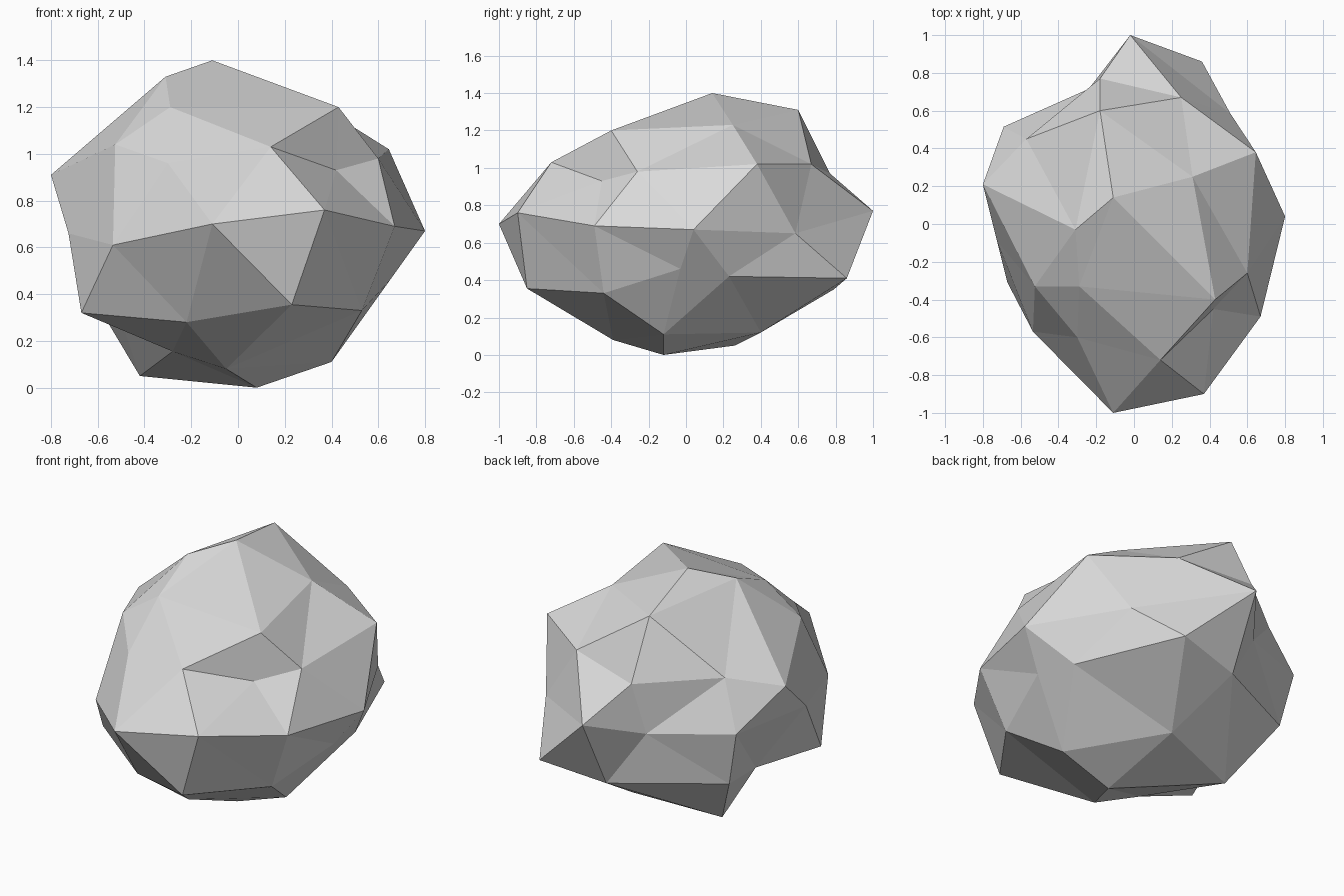
import bpy
import bmesh

default_cube = bpy.data.objects.get("Cube")
if default_cube:
    bpy.data.objects.remove(default_cube, do_unlink=True)


def flat_material(name, colour):
    material = bpy.data.materials.new(name)
    material.use_nodes = True
    material.diffuse_color = colour
    shader = next(n for n in material.node_tree.nodes if n.type == 'BSDF_PRINCIPLED')
    shader.inputs["Base Color"].default_value = colour
    shader.inputs["Roughness"].default_value = 0.9
    return material


# Rough stone as stacked rings of corners, each running anticlockwise from +x
peak = (-.11, .14, 1.4)
crown = [(.31, .25, 1.23), (-.18, .6, 1.31), (-.31, -.03, 1.33),
         (-.29, -.33, 1.2), (.43, -.4, 1.2)]
shoulder = [(.645, .38, 1.02), (.25, .67, 1.02), (-.18, .77, .97),
            (-.57, .45, .99), (-.8, .21, .91), (-.525, -.33, 1.04),
            (-.3, -.6, .96), (.14, -.72, 1.03), (.42, -.45, .93),
            (.6, -.26, .98)]
waist = [(.8, .04, .67), (.51, .585, .65), (-.02, 1, .77),
         (-.24, .715, .67), (-.69, .515, .71), (-.725, -.09, .66),
         (-.535, -.57, .61), (-.11, -1, .7), (.37, -.9, .76),
         (.67, -.49, .69)]
underside = [(.65, -.03, .46), (.61, .23, .42), (.36, .86, .41),
             (-.03, .79, .35), (-.62, .48, .385), (-.5, .06, .29),
             (-.67, -.31, .32), (-.22, -.63, .28), (.23, -.85, .355),
             (.53, -.44, .33)]
foot = [(.4, -.12, .11), (.07, .4, .12), (-.42, .26, .05),
        (-.28, -.28, .155), (-.05, -.39, .08)]
base = (.08, -.12, 0)

bm = bmesh.new()


def add_ring(points):
    return [bm.verts.new(point) for point in points]


def at(ring, index):
    return ring[index % len(ring)]


def add_cap(tip, small, large):
    """Close a ten-corner ring through a five-corner ring to a single tip.
    Each small corner sits over the matching even corner of the large ring."""
    for i in range(len(small)):
        here, after = small[i], at(small, i + 1)
        left, middle, right = (at(large, 2 * i + step) for step in (-1, 0, 1))
        bm.faces.new((tip, here, after))
        bm.faces.new((here, left, middle))
        bm.faces.new((here, middle, right))
        bm.faces.new((here, right, after))


def add_band(upper, lower):
    """Join two equal rings with triangles, the lower one half a step behind."""
    for i in range(len(upper)):
        bm.faces.new((upper[i], lower[i], at(lower, i + 1)))
        bm.faces.new((upper[i], at(lower, i + 1), at(upper, i + 1)))


top_tip, bottom_tip = add_ring([peak, base])
crown_ring = add_ring(crown)
shoulder_ring = add_ring(shoulder)
waist_ring = add_ring(waist)
underside_ring = add_ring(underside)
foot_ring = add_ring(foot)

# Facets from top to bottom
add_cap(top_tip, crown_ring, shoulder_ring)
add_band(shoulder_ring, waist_ring)
add_band(waist_ring, underside_ring)
add_cap(bottom_tip, foot_ring, underside_ring)

bmesh.ops.recalc_face_normals(bm, faces=bm.faces)
mesh = bpy.data.meshes.new("rock")
bm.to_mesh(mesh)
bm.free()

rock = bpy.data.objects.new("rock", mesh)
bpy.context.collection.objects.link(rock)
mesh.materials.append(flat_material("stone_grey", (.7, .7, .7, 1)))
